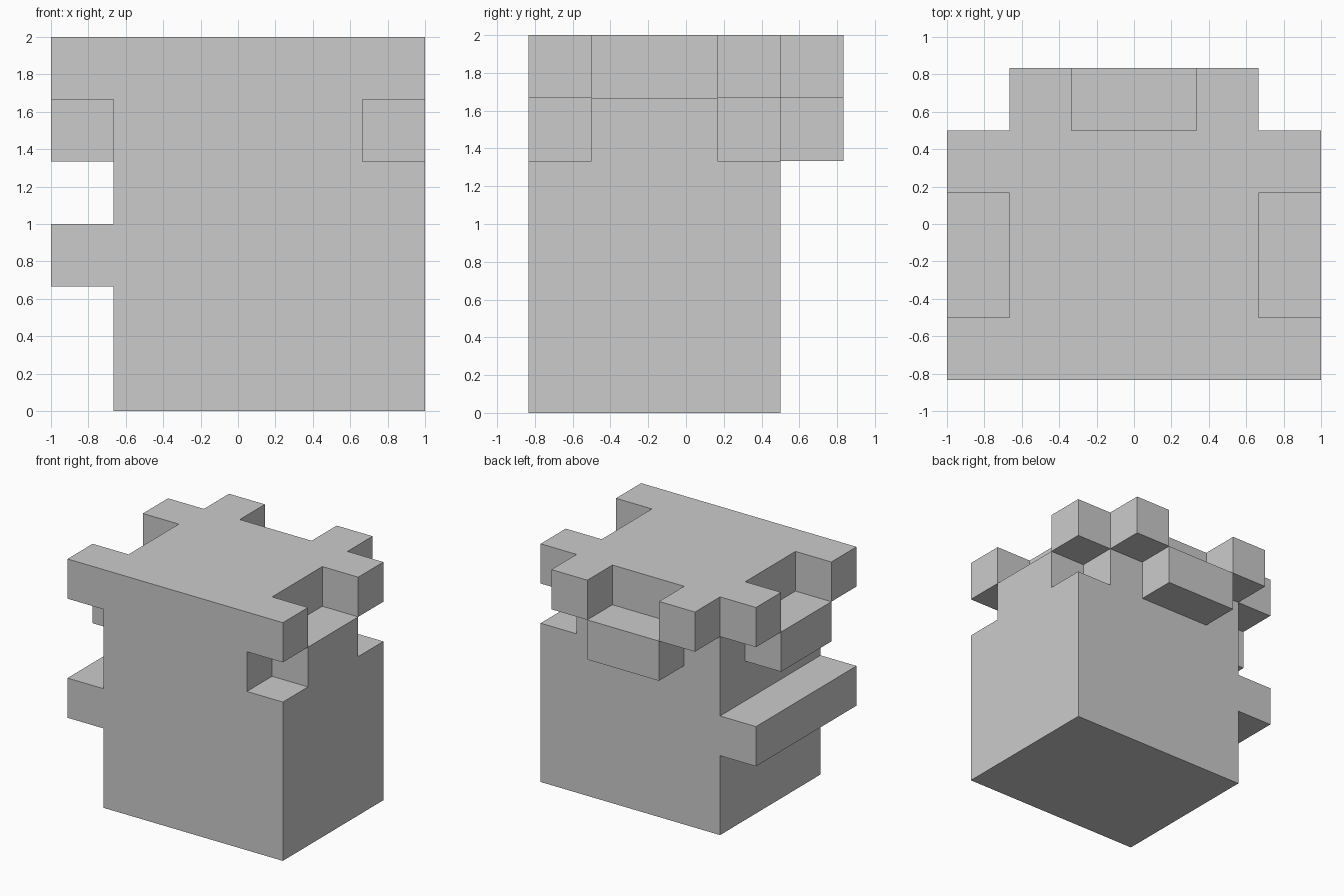
import bpy
import bmesh
from mathutils import Vector

if "Cube" in bpy.data.objects:
    bpy.data.objects.remove(bpy.data.objects["Cube"])

U = 1 / 3                                   # grid unit
ORIGIN = Vector((-1.0, -2.5 * U, 0.0))      # low corner of the 6 x 5 x 6 grid


def box(x0, x1, y0, y1, z0, z1):
    """Grid cells filled by a box given in grid units."""
    return {(x, y, z) for x in range(x0, x1)
            for y in range(y0, y1) for z in range(z0, z1)}


# main block and the narrower core through the top two layers
cells = box(1, 6, 0, 4, 0, 4) | box(1, 5, 0, 4, 4, 6)
# long ledge on the left side
cells |= box(0, 1, 0, 4, 2, 3)
# left and right: a wide lug below, two corner tabs on top
for x in (0, 5):
    cells |= box(x, x + 1, 1, 3, 4, 5)
    for y in (0, 3):
        cells |= box(x, x + 1, y, y + 1, 5, 6)
# back: a wide lug below, two tabs on top
cells |= box(2, 4, 4, 5, 4, 5)
for x in (1, 4):
    cells |= box(x, x + 1, 4, 5, 5, 6)


def skin(name, cells):
    """One closed mesh around the cells, without inner faces."""
    bm = bmesh.new()
    for cell in cells:
        for axis in range(3):
            for side in (0, 1):
                step = [0, 0, 0]
                step[axis] = 2 * side - 1
                if tuple(c + s for c, s in zip(cell, step)) in cells:
                    continue
                a, b = (axis + 1) % 3, (axis + 2) % 3
                ring = []
                for da, db in ((0, 0), (1, 0), (1, 1), (0, 1)):
                    p = Vector(cell)
                    p[axis] += side
                    p[a] += da
                    p[b] += db
                    ring.append(bm.verts.new(ORIGIN + p * U))
                bm.faces.new(ring if side else ring[::-1])
    bmesh.ops.remove_doubles(bm, verts=bm.verts, dist=1e-4)
    bmesh.ops.dissolve_limit(bm, angle_limit=0.01, verts=bm.verts, edges=bm.edges)
    mesh = bpy.data.meshes.new(name)
    bm.to_mesh(mesh)
    bm.free()
    obj = bpy.data.objects.new(name, mesh)
    bpy.context.collection.objects.link(obj)
    return obj


skin("interlocking_block", cells)
